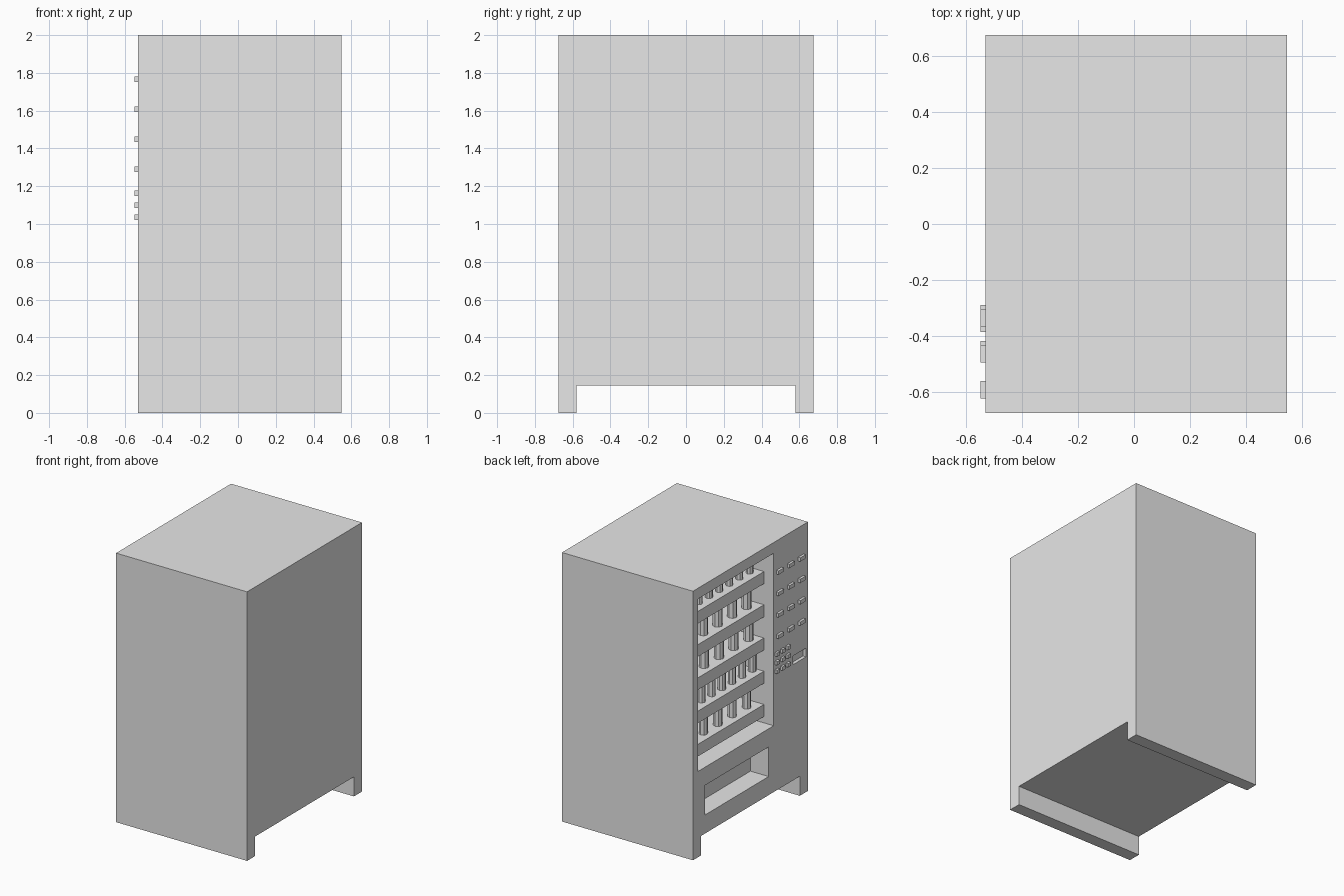
import bpy
import bmesh
from mathutils import Matrix, Vector

old = bpy.data.objects.get("Cube")
if old:
    bpy.data.objects.remove(old, do_unlink=True)

grey = bpy.data.materials.new("plain_grey")
grey.use_nodes = True
grey.diffuse_color = (0.8, 0.8, 0.8, 1)
grey.node_tree.nodes["Principled BSDF"].inputs["Base Color"].default_value = (0.8, 0.8, 0.8, 1)

FACE = -0.53          # x of the door panel, which faces -x
BACK = 0.547


def add_box(bm, x, y, z):
    """Box from three (low, high) ranges."""
    lo, hi = Vector((x[0], y[0], z[0])), Vector((x[1], y[1], z[1]))
    size = Matrix.Diagonal((*(hi - lo), 1))
    bmesh.ops.create_cube(bm, size=1, matrix=Matrix.Translation((lo + hi) / 2) @ size)


def add_can(bm, x, y, z, radius, height):
    bmesh.ops.create_cone(bm, cap_ends=True, segments=8, radius1=radius, radius2=radius,
                          depth=height, matrix=Matrix.Translation((x, y, z + height / 2)))


def finish(bm, name):
    mesh = bpy.data.meshes.new(name)
    bm.to_mesh(mesh)
    bm.free()
    mesh.materials.append(grey)
    obj = bpy.data.objects.new(name, mesh)
    bpy.context.collection.objects.link(obj)
    return obj


def box(name, x, y, z):
    bm = bmesh.new()
    add_box(bm, x, y, z)
    return finish(bm, name)


def cut(target, x, y, z):
    cutter = box("cutter", x, y, z)
    cutter.hide_render = True
    mod = target.modifiers.new("cut", "BOOLEAN")
    mod.operation = "DIFFERENCE"
    mod.solver = "EXACT"
    mod.object = cutter
    bpy.context.view_layer.objects.active = target
    bpy.ops.object.modifier_apply(modifier=mod.name)
    bpy.data.objects.remove(cutter, do_unlink=True)


# Cabinet with two runner feet, display window, delivery bay and coin slot
cabinet = box("cabinet", (FACE, BACK), (-0.675, 0.675), (0, 2))
OUT = FACE - 0.1
cut(cabinet, (OUT, BACK + 0.1), (-0.58, 0.58), (-0.1, 0.145))
cut(cabinet, (OUT, FACE + 0.4), (-0.273, 0.615), (0.638, 1.92))
cut(cabinet, (OUT, FACE + 0.15), (-0.214, 0.533), (0.283, 0.503))
cut(cabinet, (OUT, FACE + 0.025), (-0.652, -0.5), (1.005, 1.07))

# Shelves, each with one row of cans: count, first y, last y, radius, height
rows = [
    (7, 0.51, -0.204, 0.026, 0.13),
    (5, 0.511, -0.169, 0.034, 0.125),
    (5, 0.505, -0.192, 0.034, 0.125),
    (7, 0.48, -0.235, 0.028, 0.125),
    (5, 0.509, -0.169, 0.031, 0.13),
]
shelves, cans = bmesh.new(), bmesh.new()
for i, (count, first, last, radius, height) in enumerate(rows):
    top = 1.763 - 0.247 * i
    add_box(shelves, (FACE + 0.08, FACE + 0.405), (-0.278, 0.62), (top - 0.09, top))
    for k in range(count):
        y = first + (last - first) * k / (count - 1)
        add_can(cans, FACE + 0.15, y, top, radius, height)
finish(shelves, "shelves")
finish(cans, "cans")


def button_grid(name, y0, y_step, width, heights):
    bm = bmesh.new()
    for z in heights:
        for k in range(3):
            y = y0 - y_step * k
            add_box(bm, (FACE - 0.018, FACE + 0.005), (y - width / 2, y + width / 2),
                    (z - 0.014, z + 0.014))
    finish(bm, name)


# Selection buttons and number keypad
button_grid("selection_buttons", -0.336, 0.128, 0.062, [1.767 - 0.159 * i for i in range(4)])
button_grid("keypad_keys", -0.305, 0.064, 0.032, [1.163 - 0.064 * i for i in range(3)])
